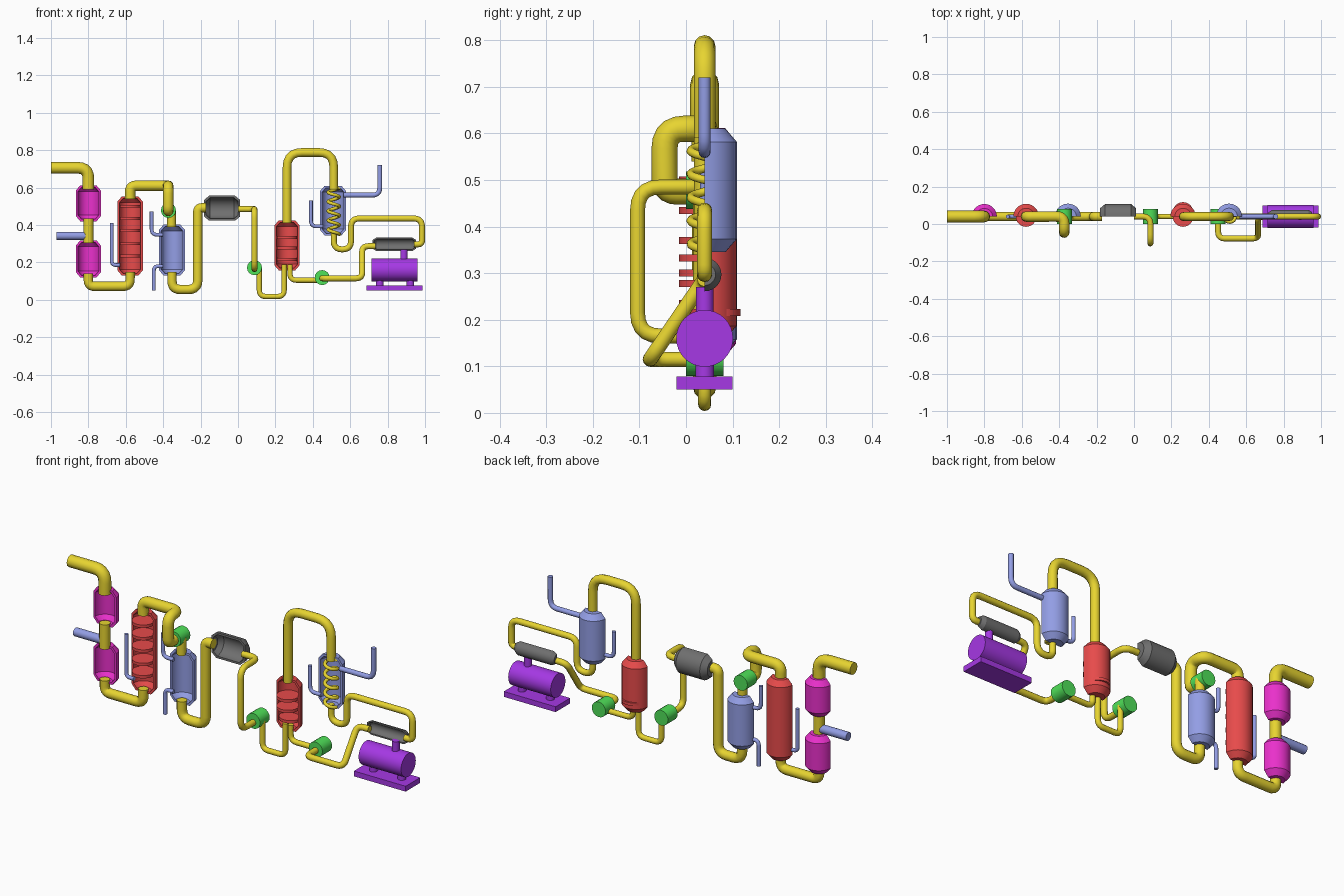
import bpy, bmesh, math
from mathutils import Vector

if "Cube" in bpy.data.objects:
    bpy.data.objects.remove(bpy.data.objects["Cube"])

Y = 0.04  # plane the piping runs in
COL = {"yellow": (0.8, 0.66, 0.03), "red": (0.8, 0.07, 0.07), "magenta": (0.82, 0.03, 0.6),
       "purple": (0.38, 0.04, 0.78), "blue": (0.29, 0.34, 0.78), "green": (0.08, 0.75, 0.1),
       "dark": (0.16, 0.16, 0.16)}
MAT = {}
for k, c in COL.items():
    MAT[k] = bpy.data.materials.new(k)
    MAT[k].diffuse_color = (*c, 1)


def finish(bm, name, col):
    me = bpy.data.meshes.new(name)
    bmesh.ops.recalc_face_normals(bm, faces=bm.faces)
    bm.to_mesh(me)
    bm.free()
    ob = bpy.data.objects.new(name, me)
    bpy.context.collection.objects.link(ob)
    me.materials.append(MAT[col])
    activate(ob)
    bpy.ops.object.shade_smooth_by_angle(angle=math.radians(25))
    return ob


def activate(ob):
    bpy.ops.object.select_all(action='DESELECT')
    ob.select_set(True)
    bpy.context.view_layer.objects.active = ob


def rounded(pts, rad):
    """Replace each inner corner of a path by a small curved bend."""
    pts = [Vector(p) for p in pts]
    out = [pts[0]]
    for i in range(1, len(pts) - 1):
        a, b, c = pts[i - 1:i + 2]
        d = min(rad, (a - b).length * 0.49, (c - b).length * 0.49)
        p, q = b + (a - b).normalized() * d, b + (c - b).normalized() * d
        for s in range(6):
            t = s / 5
            out.append(p * (1 - t) ** 2 + b * (2 * t * (1 - t) * 1.0) + q * t * t)
    return out + [pts[-1]]


def pipe(name, pts, r, col="yellow", bend=0.05):
    """Round pipe; points are (x, z) in the main plane or (x, y, z)."""
    pts = [(p[0], Y, p[1]) if len(p) == 2 else p for p in pts]
    path = rounded(pts, bend) if bend else [Vector(p) for p in pts]
    cu = bpy.data.curves.new(name, 'CURVE')
    cu.dimensions = '3D'
    cu.bevel_depth, cu.bevel_resolution, cu.use_fill_caps = r, 4, True
    sp = cu.splines.new('POLY')
    sp.points.add(len(path) - 1)
    for p, v in zip(sp.points, path):
        p.co = (*v, 1)
    ob = bpy.data.objects.new(name, cu)
    bpy.context.collection.objects.link(ob)
    cu.materials.append(MAT[col])
    activate(ob)
    bpy.ops.object.convert(target='MESH')
    bpy.ops.object.shade_smooth_by_angle(angle=math.radians(40))


def half_vessel(name, col, centre, lo, hi, r, axis='Z', ch=0.028, t=0.011):
    """Cutaway vessel: back half of a hollow shell with chamfered ends."""
    n, i = 14, r - t
    prof = [(0, lo), (r * 0.65, lo), (r, lo + ch), (r, hi - ch), (r * 0.65, hi), (0, hi),
            (0, hi - t), (i * 0.65, hi - t), (i, hi - ch - t / 2),
            (i, lo + ch + t / 2), (i * 0.65, lo + t), (0, lo + t)]
    bm = bmesh.new()
    rings = []
    for k in range(n + 1):
        c, s = math.cos(math.pi * k / n), math.sin(math.pi * k / n)
        rings.append([bm.verts.new((centre + q * c, Y + q * s, a) if axis == 'Z'
                                   else (a, Y + q * s, centre + q * c)) for q, a in prof])
    m = len(prof)
    for u, v in zip(rings, rings[1:]):
        for j in range(m):
            bm.faces.new((u[j], u[(j + 1) % m], v[(j + 1) % m], v[j]))
    bm.faces.new(rings[0])
    bm.faces.new(rings[-1])
    bmesh.ops.remove_doubles(bm, verts=bm.verts, dist=1e-5)
    finish(bm, name, col)


def cylinder(name, col, loc, r, depth, axis='Z', seg=24):
    bm = bmesh.new()
    bmesh.ops.create_cone(bm, cap_ends=True, segments=seg, radius1=r, radius2=r, depth=depth)
    ob = finish(bm, name, col)
    ob.location = loc
    ob.rotation_euler = {'X': (0, math.pi / 2, 0), 'Y': (math.pi / 2, 0, 0), 'Z': (0, 0, 0)}[axis]


# cutaway vessels
half_vessel("upper_converter", "magenta", -0.80, 0.42, 0.612, 0.067)
half_vessel("lower_converter", "magenta", -0.80, 0.12, 0.318, 0.067)
half_vessel("tall_column", "red", -0.577, 0.13, 0.553, 0.068)
half_vessel("cooler", "blue", -0.353, 0.13, 0.402, 0.069)
half_vessel("filter_drum", "dark", 0.49, -0.182, 0.012, 0.067, 'X')
half_vessel("short_column", "red", 0.262, 0.158, 0.425, 0.068)
half_vessel("condenser", "blue", 0.508, 0.345, 0.61, 0.069)
half_vessel("slim_drum", "dark", 0.297, 0.72, 0.952, 0.036, 'X', ch=0.02, t=0.007)

# trays inside the columns
for i, z in enumerate((0.50, 0.435, 0.37, 0.30, 0.235)):
    cylinder(f"tall_tray_{i}", "red", (-0.577, Y, z), 0.055, 0.015)
for i, (z, y) in enumerate(((0.333, Y), (0.278, Y), (0.215, 0.062))):
    cylinder(f"short_tray_{i}", "red", (0.262, y, z), 0.055, 0.015)

# valves
for i, (x, z) in enumerate(((-0.372, 0.478), (0.088, 0.172), (0.45, 0.119))):
    cylinder(f"valve_{i}", "green", (x, Y, z), 0.04, 0.08, 'Y', 16)

# main yellow pipe run
pipe("inlet_pipe", [(-1, 0.706), (-0.80, 0.706), (-0.80, 0.59)], 0.031, bend=0.07)
pipe("converter_link", [(-0.80, 0.435), (-0.80, 0.305)], 0.027)
pipe("column_feed", [(-0.80, 0.14), (-0.80, 0.072), (-0.577, 0.072), (-0.577, 0.15)], 0.025, bend=0.04)
pipe("column_outlet", [(-0.577, 0.54), (-0.577, 0.61), (-0.373, 0.61)] +
     [(-0.373, -0.046, 0.61), (-0.373, -0.046, 0.475), (-0.373, 0.01, 0.475)], 0.028, bend=0.055)
pipe("cooler_inlet", [(-0.355, 0.48), (-0.355, 0.39)], 0.024)
pipe("cooler_outlet", [(-0.353, 0.15), (-0.353, 0.055), (-0.215, 0.055), (-0.215, 0.492), (-0.17, 0.492)], 0.025)
pipe("drum_outlet", [(0, Y, 0.485), (0.088, Y, 0.485), (0.088, -0.104, 0.485), (0.088, -0.104, 0.165),
     (0.088, 0.01, 0.165)], 0.016)
pipe("short_column_feed", [(0.114, 0.17), (0.114, 0.018), (0.247, 0.018), (0.247, 0.19)], 0.014, bend=0.035)
pipe("short_column_drain", [(0.278, 0.19), (0.278, 0.105), (0.45, 0.105)], 0.014, bend=0.035)
pipe("return_pipe", [(0.45, 0.01, 0.115), (0.45, -0.077, 0.115), (0.664, -0.077, 0.115),
     (0.664, Y, 0.287), (0.735, Y, 0.287)], 0.016, bend=0.035)
pipe("overhead_pipe", [(0.262, 0.41), (0.262, 0.788), (0.512, 0.788), (0.512, 0.59)], 0.023, bend=0.08)
pipe("condenser_outlet", [(0.512, 0.36), (0.512, 0.27), (0.604, 0.27), (0.604, 0.435), (0.984, 0.435),
     (0.984, 0.297), (0.94, 0.297)], 0.016, bend=0.045)

# condenser coil
coil = [(0.512 + 0.03 * math.cos(a), Y + 0.03 * math.sin(a), 0.60 - 0.25 * k / 72)
        for k in range(73) for a in [k * 2 * math.pi * 5 / 72]]
pipe("condenser_coil", coil, 0.009, bend=0)

# blue service lines
pipe("side_feed", [(-0.97, 0.342), (-0.80, 0.342)], 0.022, "blue")
pipe("column_riser", [(-0.675, 0.41), (-0.675, 0.186), (-0.63, 0.186)], 0.01, "blue", 0.03)
pipe("cooler_water_in", [(-0.462, 0.473), (-0.462, 0.348), (-0.40, 0.348)], 0.01, "blue", 0.03)
pipe("cooler_water_out", [(-0.40, 0.18), (-0.45, 0.18), (-0.45, 0.05)], 0.01, "blue", 0.03)
pipe("condenser_water_in", [(0.39, 0.53), (0.39, 0.393), (0.455, 0.393)], 0.01, "blue", 0.03)
pipe("condenser_water_out", [(0.565, 0.56), (0.758, 0.56), (0.758, 0.72)], 0.013, "blue", 0.04)

# receiver tank on its base
cylinder("receiver_tank", "purple", (0.837, Y, 0.16), 0.061, 0.246, 'X', 32)
cylinder("tank_neck", "purple", (0.887, Y, 0.235), 0.019, 0.07)
for i, x in enumerate((0.758, 0.922)):
    cylinder(f"tank_foot_{i}", "purple", (x, Y, 0.095), 0.02, 0.05)
bm = bmesh.new()
bmesh.ops.create_cube(bm, size=1)
base = finish(bm, "tank_base", "purple")
base.scale = (0.3, 0.12, 0.028)
base.location = (0.836, Y, 0.064)

for m in bpy.data.materials:
    if m.users and not m.is_grease_pencil:
        m.use_nodes = True
        m.node_tree.nodes["Principled BSDF"].inputs["Base Color"].default_value = m.diffuse_color
